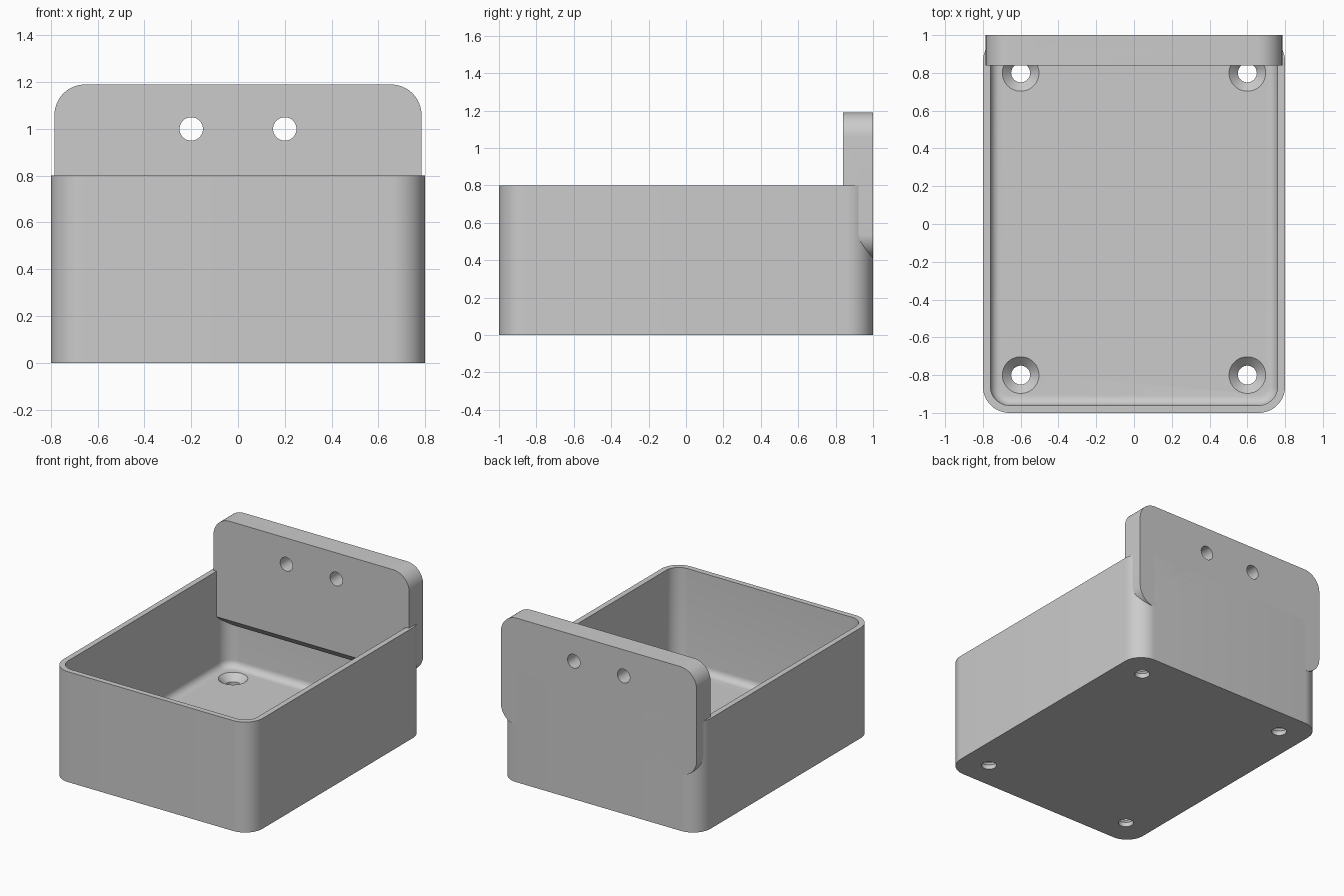
import bpy, bmesh, math
from mathutils import Matrix

if "Cube" in bpy.data.objects:
    bpy.data.objects.remove(bpy.data.objects["Cube"])

grey = bpy.data.materials.new("light_grey")
grey.use_nodes = True
grey.diffuse_color = (0.6, 0.6, 0.6, 1)
grey.node_tree.nodes["Principled BSDF"].inputs["Base Color"].default_value = (0.6, 0.6, 0.6, 1)

# Turns an upright prism so that its z axis points along +y and its y axis along +z
TO_BACK = Matrix(((1, 0, 0), (0, 0, 1), (0, 1, 0))).to_4x4()


def finish(bm, name):
    bmesh.ops.recalc_face_normals(bm, faces=bm.faces)
    mesh = bpy.data.meshes.new(name)
    bm.to_mesh(mesh)
    bm.free()
    mesh.materials.append(grey)
    obj = bpy.data.objects.new(name, mesh)
    bpy.context.collection.objects.link(obj)
    return obj


def rounded_prism(name, hx, hy, r, z0, z1, fillet=0, mid=0, back=False):
    """Rounded rectangle extruded from z0 to z1, optionally with a filleted bottom."""
    bm = bmesh.new()
    ring = []
    for sx, sy, start in ((1, 1, 0), (-1, 1, 90), (-1, -1, 180), (1, -1, 270)):
        for i in range(13):
            a = math.radians(start + 7.5 * i)
            ring.append(bm.verts.new((sx * (hx - r) + r * math.cos(a),
                                      mid + sy * (hy - r) + r * math.sin(a), z0)))
    base = bm.faces.new(ring)
    out = bmesh.ops.extrude_face_region(bm, geom=[base], use_keep_orig=True)
    top = [g for g in out["geom"] if isinstance(g, bmesh.types.BMVert)]
    bmesh.ops.translate(bm, verts=top, vec=(0, 0, z1 - z0))
    if fillet:
        edges = [e for e in bm.edges if all(abs(v.co.z - z0) < 1e-5 for v in e.verts)]
        bmesh.ops.bevel(bm, geom=edges, offset=fillet, segments=6, profile=0.5, affect='EDGES')
    if back:
        bm.transform(TO_BACK)
    return finish(bm, name)


def cone(name, x, y, z, r1, r2, depth, back=False):
    """Round cutter starting at the given point, along z or along y."""
    bm = bmesh.new()
    bmesh.ops.create_cone(bm, cap_ends=True, segments=64, radius1=r1, radius2=r2, depth=depth,
                          matrix=Matrix.Translation((0, 0, depth / 2)))
    if back:
        bm.transform(TO_BACK)
    bm.transform(Matrix.Translation((x, y, z)))
    return finish(bm, name)


def cut(obj, cutter):
    mod = obj.modifiers.new("cut", 'BOOLEAN')
    mod.operation = 'DIFFERENCE'
    mod.solver = 'EXACT'
    mod.object = cutter
    bpy.context.view_layer.objects.active = obj
    bpy.ops.object.modifier_apply(modifier=mod.name)
    bpy.data.objects.remove(cutter)


def smooth(obj):
    bpy.ops.object.select_all(action='DESELECT')
    obj.select_set(True)
    bpy.context.view_layer.objects.active = obj
    bpy.ops.object.shade_smooth_by_angle(angle=math.radians(30))


# Open tray with a filleted floor
tray = rounded_prism("tray", 0.8, 1.0, 0.14, 0, 0.8)
cut(tray, rounded_prism("cavity", 0.76, 0.96, 0.1, 0.08, 1.0, fillet=0.05))

# Countersunk screw holes in the floor
for x in (-0.6, 0.6):
    for y in (-0.8, 0.8):
        cut(tray, cone("screw_hole", x, y, -0.1, 0.05, 0.05, 0.3))
        cut(tray, cone("countersink", x, y, 0.033, 0.05, 0.117, 0.067))
smooth(tray)

# Mounting plate at the back, its lower front edge chamfered
plate = rounded_prism("mounting_plate", 0.785, 0.39, 0.13, 0.84, 1.0, mid=0.8, back=True)
bm = bmesh.new()
bmesh.ops.create_cube(bm, size=1)
bm.transform(Matrix.Translation((0, 0.84, 0.41)) @ Matrix.Rotation(math.pi / 4, 4, 'X')
             @ Matrix.Diagonal((2, 0.085, 0.085, 1)))
cut(plate, finish(bm, "edge_chamfer"))

# Overlapping round recesses and their through holes
for x in (-0.6, -0.2, 0.2, 0.6):
    cut(plate, cone("recess", x, 0.943, 1.0, 0.2136, 0.2136, 0.2, back=True))
    cut(plate, cone("plate_hole", x, 0.7, 1.0, 0.05, 0.05, 0.5, back=True))
smooth(plate)
